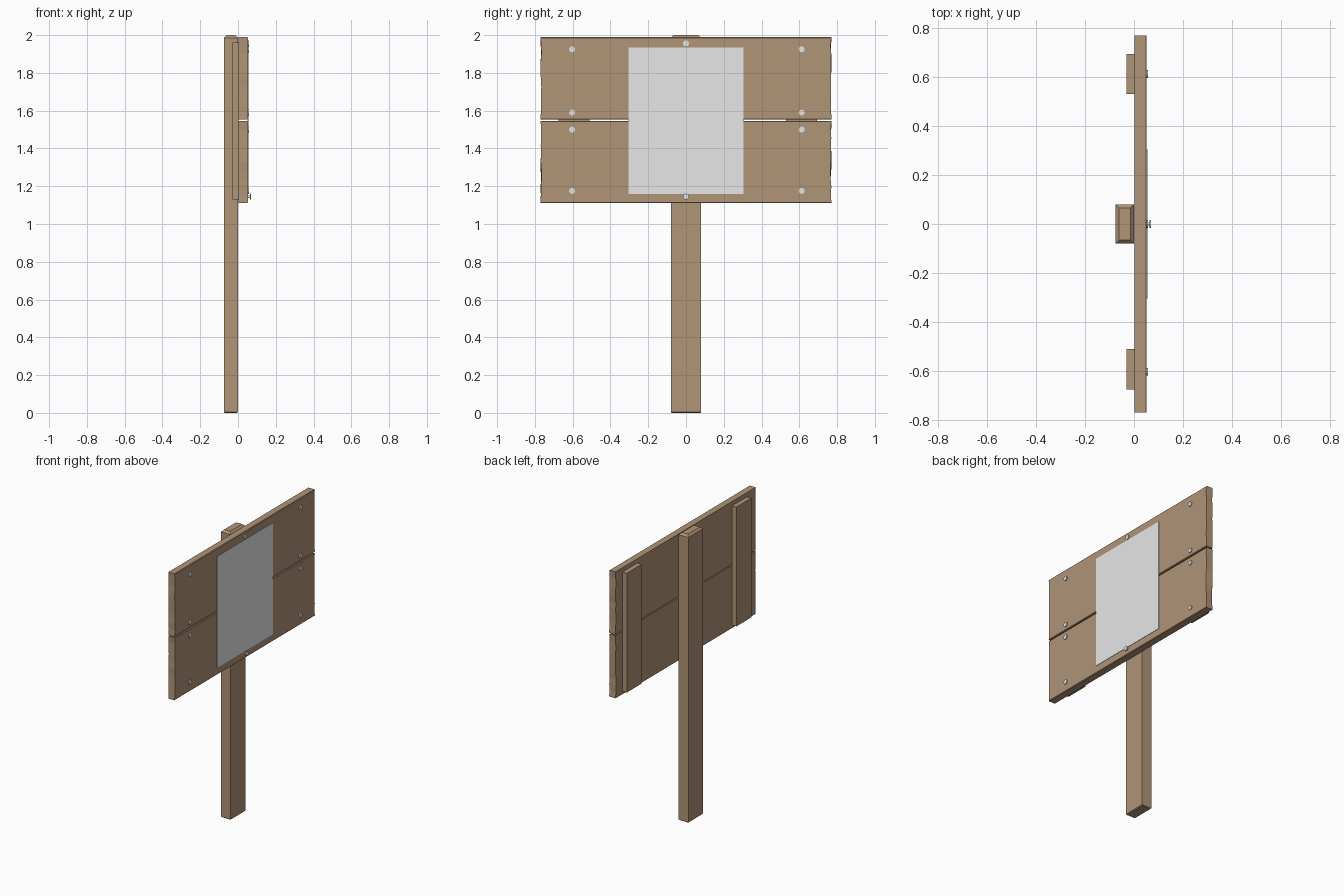
import bpy, bmesh, random
from mathutils import Matrix, Vector

random.seed(4)
if "Cube" in bpy.data.objects:
    bpy.data.objects.remove(bpy.data.objects["Cube"], do_unlink=True)


def material(name, rgb):
    m = bpy.data.materials.new(name)
    m.use_nodes = True
    m.diffuse_color = (*rgb, 1)
    m.node_tree.nodes["Principled BSDF"].inputs["Base Color"].default_value = (*rgb, 1)
    return m


wood = material("brown wood", (0.435, 0.297, 0.183))
paper = material("pale paper", (0.8, 0.8, 0.8))
metal = material("nail metal", (0.75, 0.77, 0.8))


def finish(bm, name, mat):
    bmesh.ops.recalc_face_normals(bm, faces=bm.faces[:])
    mesh = bpy.data.meshes.new(name)
    bm.to_mesh(mesh)
    bm.free()
    mesh.materials.append(mat)
    obj = bpy.data.objects.new(name, mesh)
    bpy.context.collection.objects.link(obj)
    return obj


def box(low, high):
    low, high = Vector(low), Vector(high)
    bm = bmesh.new()
    size = Matrix.Diagonal((*(high - low), 1))
    bmesh.ops.create_cube(bm, size=1, matrix=Matrix.Translation((low + high) / 2) @ size)
    return bm


def chamfer(bm, edges, width):
    bmesh.ops.bevel(bm, geom=edges, offset=width, segments=1, affect='EDGES')


# Post with chamfered ends
bm = box((-0.075, -0.08, 0), (0, 0.08, 2))
chamfer(bm, [e for e in bm.edges if all(v.co.z > 1 for v in e.verts)], 0.014)
chamfer(bm, [e for e in bm.edges if all(v.co.z < 1 for v in e.verts)], 0.005)
finish(bm, "post", wood)

# Two planks with lightly worn end edges
for name, z0, z1 in (("lower_plank", 1.11, 1.546), ("upper_plank", 1.553, 1.99)):
    bm = box((0.003, -0.77, z0), (0.052, 0.77, z1))
    upright = [e for e in bm.edges if abs(e.verts[0].co.z - e.verts[1].co.z) > 0.1]
    bmesh.ops.subdivide_edges(bm, edges=upright, cuts=9, use_grid_fill=True)
    long_edges = [e for e in bm.edges if e.calc_length() > 1 and len(e.link_faces) == 2
                  and e.calc_face_angle(0) > 1 and e.verts[0].co.x > 0.03]
    chamfer(bm, long_edges, 0.004)
    for v in bm.verts:
        if abs(v.co.y) > 0.76 and z0 + 0.01 < v.co.z < z1 - 0.01:
            v.co.y -= random.uniform(0, 0.005) * (1 if v.co.y > 0 else -1)
    finish(bm, name, wood)

# Battens joining the planks behind
for name, y0 in (("left_batten", 0.53), ("right_batten", -0.675)):
    finish(box((-0.03, y0, 1.13), (0.003, y0 + 0.164, 1.96)), name, wood)

# Blank notice sheet
finish(box((0.05, -0.305, 1.16), (0.0545, 0.305, 1.935)), "notice_sheet", paper)


# Nails: round head on a thin shank, pointing out of the planks
def nail(name, y, z, tip):
    bm = bmesh.new()
    for radius, x0, x1 in ((0.016, tip - 0.006, tip), (0.006, 0.03, tip - 0.005)):
        place = Matrix.Translation(((x0 + x1) / 2, y, z)) @ Matrix.Rotation(1.5708, 4, 'Y')
        bmesh.ops.create_cone(bm, cap_ends=True, segments=12, radius1=radius,
                              radius2=radius, depth=x1 - x0, matrix=place)
    finish(bm, name, metal)


for side, y in (("left", 0.612), ("right", -0.603)):
    for i, z in enumerate((1.175, 1.5, 1.59, 1.925)):
        nail(f"{side}_nail_{i + 1}", y, z, 0.058)
nail("top_nail", 0, 1.956, 0.058)
nail("bottom_nail", 0, 1.145, 0.069)
